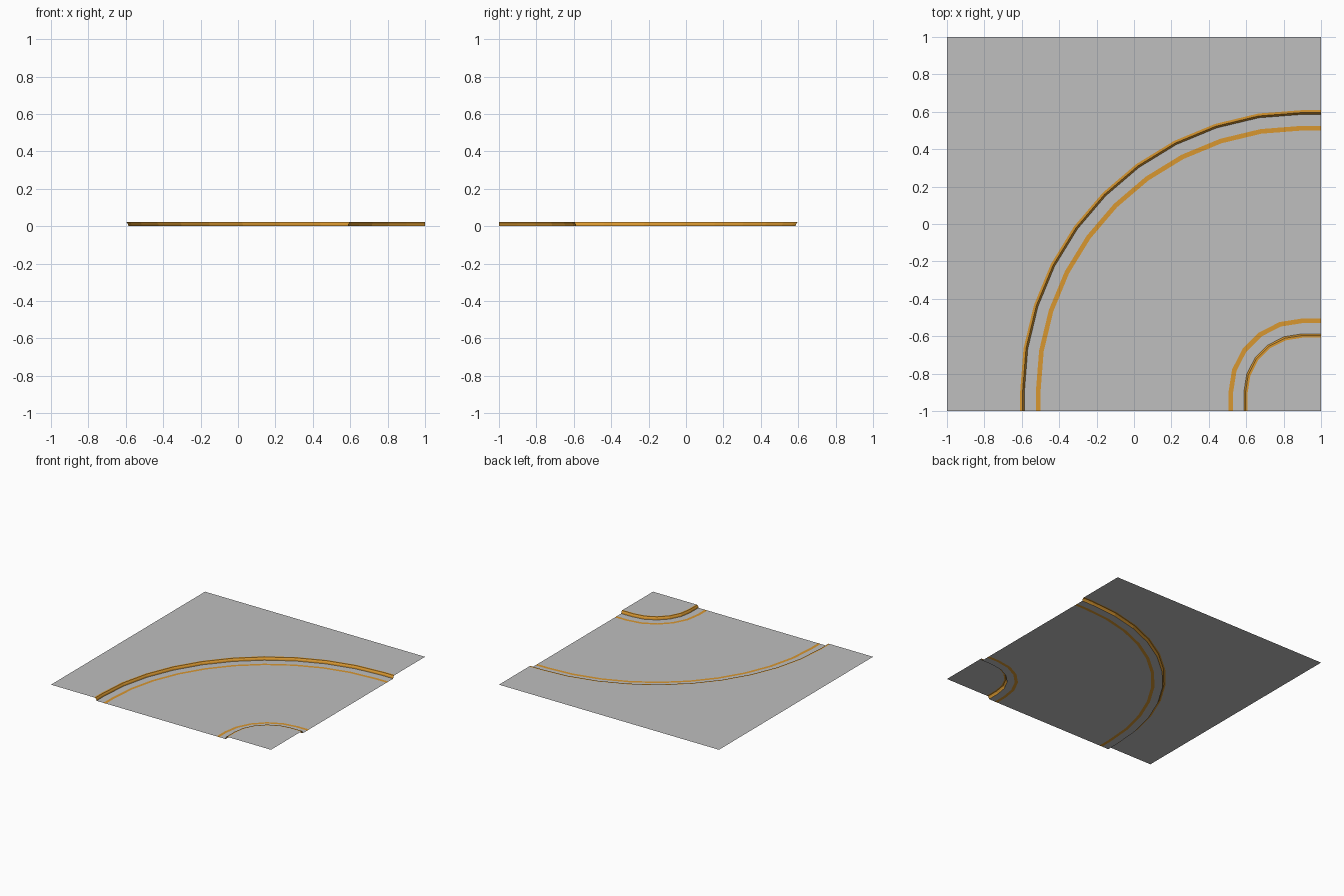
import bpy, bmesh, math

if "Cube" in bpy.data.objects:
    bpy.data.objects.remove(bpy.data.objects["Cube"])

BEND = (0.9, -0.9)     # centre of the road bend
TOP = 0.022            # kerb and pavement height
OUTER, INNER = 10, 5   # arc segments


def material(name, rgb):
    m = bpy.data.materials.new(name)
    m.use_nodes = True
    m.diffuse_color = (*rgb, 1)
    m.node_tree.nodes["Principled BSDF"].inputs["Base Color"].default_value = (*rgb, 1)
    return m


grey = material("concrete_grey", (0.52, 0.52, 0.52))
orange = material("marking_orange", (0.69, 0.31, 0.03))


def path(r, segments):
    """Quarter bend with a short straight at each end."""
    pts = [(BEND[0] - r, -1)]
    for i in range(segments + 1):
        a = math.pi / 2 * i / segments
        pts.append((BEND[0] - r * math.cos(a), BEND[1] + r * math.sin(a)))
    return pts + [(1, BEND[1] + r)]


def finish(name, bm, mat):
    mesh = bpy.data.meshes.new(name)
    bm.to_mesh(mesh)
    bm.free()
    mesh.materials.append(mat)
    ob = bpy.data.objects.new(name, mesh)
    bpy.context.collection.objects.link(ob)
    return ob


def sheet(name, outline, z, mat):
    bm = bmesh.new()
    face = bm.faces.new([bm.verts.new((x, y, z)) for x, y in outline])
    face.normal_update()
    if face.normal.z < 0:
        face.normal_flip()
    bmesh.ops.triangulate(bm, faces=bm.faces[:])
    return finish(name, bm, mat)


def sweep(name, profile, segments, mat):
    """Sweep (radius, height) points, listed from low radius to high."""
    bm = bmesh.new()
    rows = [[bm.verts.new((x, y, z)) for x, y in path(r, segments)] for r, z in profile]
    for a, b in zip(rows, rows[1:]):
        for i in range(len(a) - 1):
            bm.faces.new((a[i], a[i + 1], b[i + 1], b[i]))
    return finish(name, bm, mat)


# Kerbs: riser, sloped shoulder and flat top
outer_kerb = [(1.486, 0), (1.488, 0.010), (1.496, TOP), (1.509, TOP)]
inner_kerb = [(0.292, TOP), (0.304, TOP), (0.311, 0.010), (0.313, 0)]
sweep("outer_kerb", outer_kerb, OUTER, orange)
sweep("inner_kerb", inner_kerb, INNER, orange)

# Painted edge lines, flush with the road
outer_line = (1.40, 1.425)
inner_line = (0.37, 0.395)
sweep("outer_edge_line", [(r, 0) for r in outer_line], OUTER, orange)
sweep("inner_edge_line", [(r, 0) for r in inner_line], INNER, orange)

# Road surface: gutters beside the kerbs and the lane between the lines
sweep("outer_gutter", [(outer_line[1], 0), outer_kerb[0]], OUTER, grey)
sweep("inner_gutter", [inner_kerb[-1], (inner_line[0], 0)], INNER, grey)
sheet("road_lane", path(outer_line[0], OUTER) + path(inner_line[1], INNER)[::-1], 0, grey)

# Raised pavements outside and inside the bend
sheet("outer_pavement", path(outer_kerb[-1][0], OUTER) + [(1, 1), (-1, 1), (-1, -1)], TOP, grey)
sheet("inner_pavement", path(inner_kerb[0][0], INNER) + [(1, -1)], TOP, grey)
